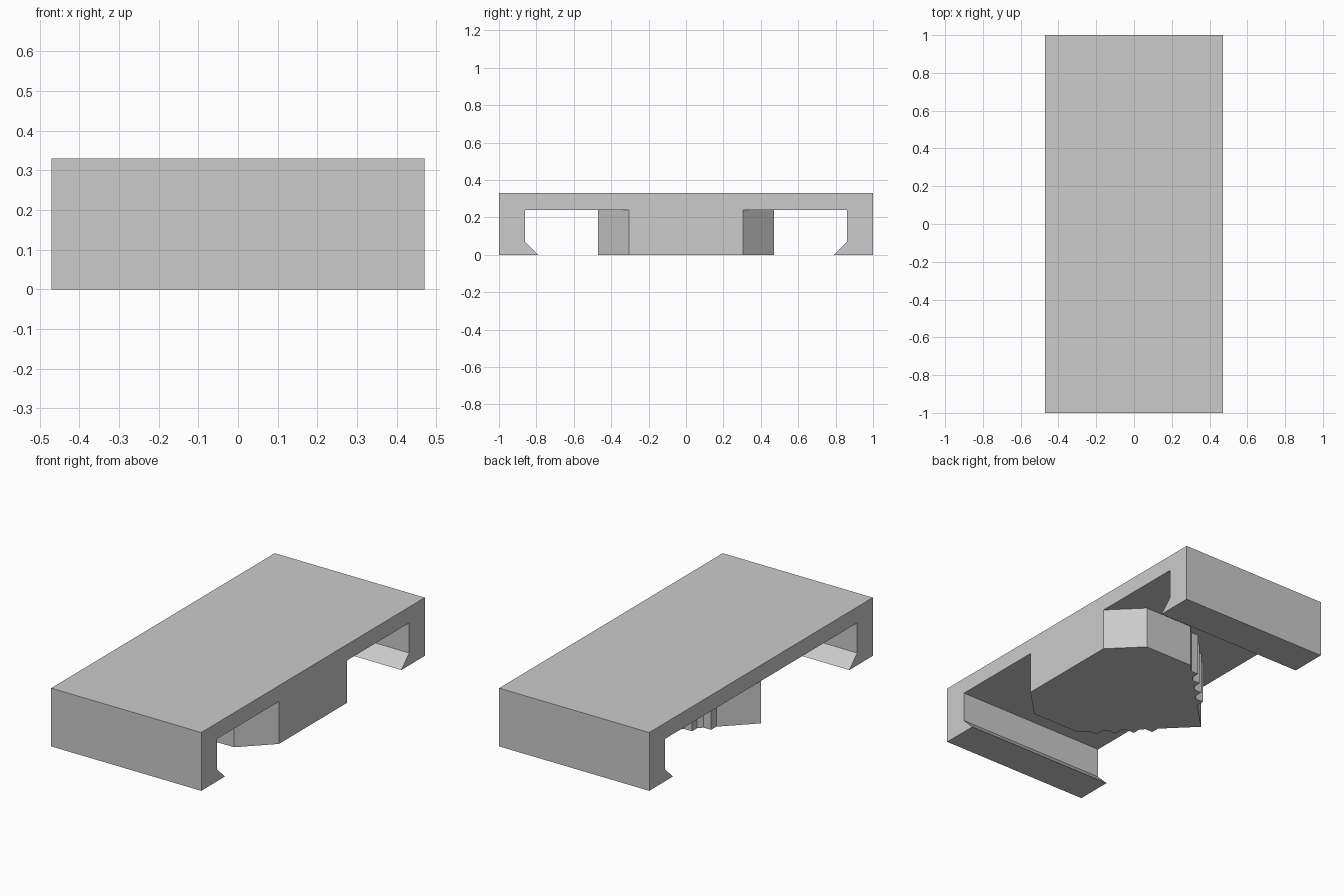
import bpy
import bmesh
from mathutils import Vector

cube = bpy.data.objects.get("Cube")
if cube:
    bpy.data.objects.remove(cube)

HALF_W, HEIGHT, UNDERSIDE = 0.47, 0.33, 0.24

grey = bpy.data.materials.new("light_grey")
grey.use_nodes = True
colour = (0.6, 0.6, 0.6, 1)
grey.diffuse_color = colour
grey.node_tree.nodes["Principled BSDF"].inputs["Base Color"].default_value = colour


def prism(name, outline, sweep):
    """Extrude a closed 3D outline along the sweep vector."""
    bm = bmesh.new()
    face = bm.faces.new([bm.verts.new(p) for p in outline])
    new = bmesh.ops.extrude_face_region(bm, geom=[face])["geom"]
    bmesh.ops.translate(bm, vec=sweep, verts=[v for v in new if isinstance(v, bmesh.types.BMVert)])
    bmesh.ops.recalc_face_normals(bm, faces=bm.faces)
    mesh = bpy.data.meshes.new(name)
    bm.to_mesh(mesh)
    bm.free()
    mesh.materials.append(grey)
    obj = bpy.data.objects.new(name, mesh)
    bpy.context.collection.objects.link(obj)
    return obj


# Top plate with a hooked leg at each end: half side profile, mirrored in y
half = [(0.86, UNDERSIDE), (0.86, 0.07), (0.79, 0), (1, 0), (1, HEIGHT)]
profile = half + [(-y, z) for y, z in reversed(half)]
prism("clip_plate", [(-HALF_W, y, z) for y, z in profile], Vector((2 * HALF_W, 0, 0)))

# Central block: chamfered toward +x, pointed toward -x, with teeth on both slopes
corner, tip = Vector((0, HALF_W)), Vector((-HALF_W, 0))
outward = Vector((-1, 1)).normalized()
slope = [corner]
for i in range(4):
    centre = 0.15 * (i + 1)
    for offset, height in ((-0.05, 0), (0, 0.033), (0.05, 0)):
        slope.append(corner.lerp(tip, centre + offset) + outward * height)
upper = [Vector((HALF_W, 0.305)), Vector((0.305, HALF_W))] + slope
lower = [Vector((p.x, -p.y)) for p in reversed(upper)]
prism("toothed_block", [(p.x, p.y, 0) for p in upper + [tip] + lower], Vector((0, 0, UNDERSIDE)))
